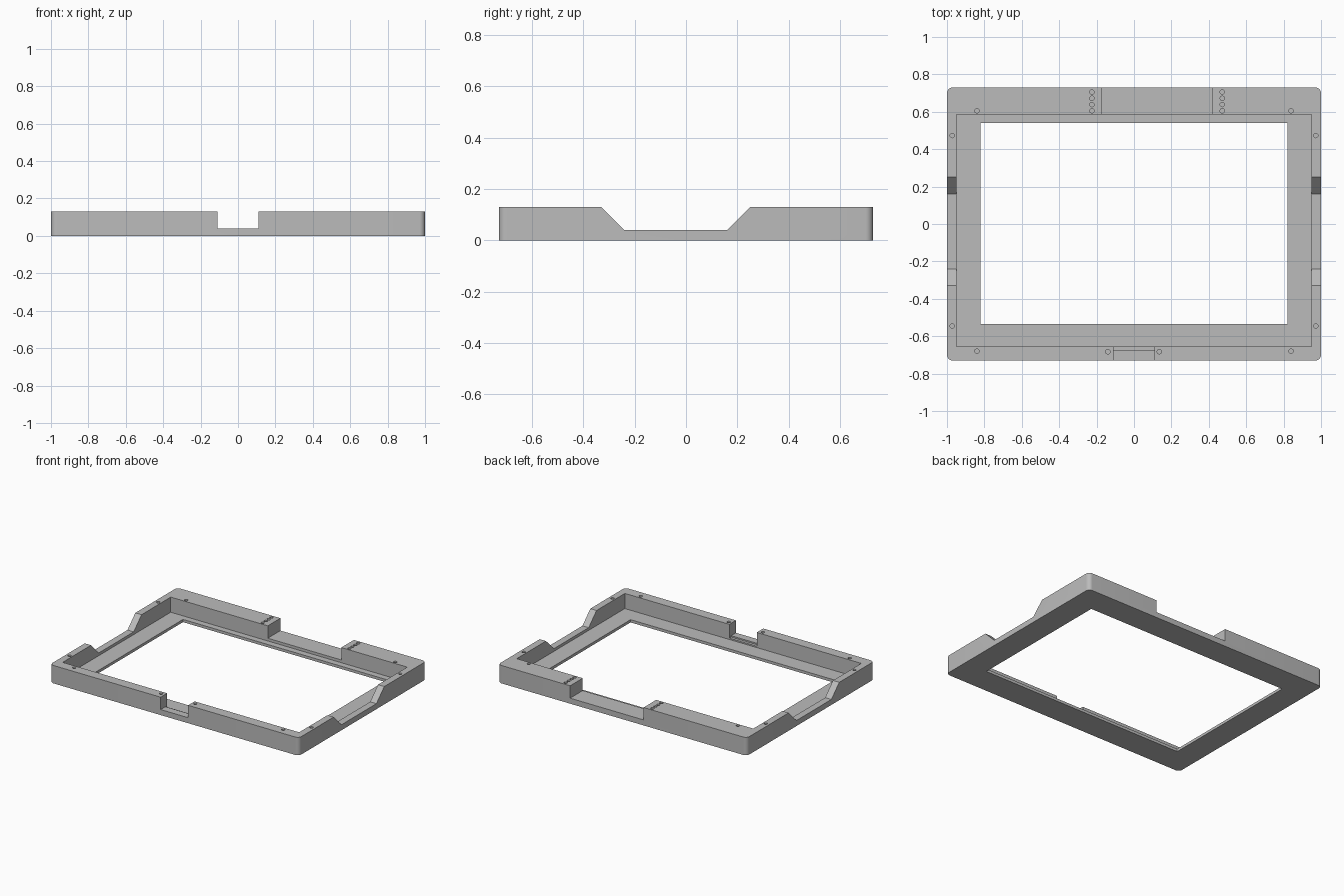
import bpy, bmesh, math
from mathutils import Matrix, Vector

cube = bpy.data.objects.get("Cube")
if cube:
    bpy.data.objects.remove(cube, do_unlink=True)

HEIGHT, LEDGE, NOTCH = 0.13, 0.02, 0.04

grey = bpy.data.materials.new("plain_grey")
grey.use_nodes = True
colour = (0.5, 0.5, 0.5, 1)
grey.diffuse_color = colour
grey.node_tree.nodes["Principled BSDF"].inputs["Base Color"].default_value = colour


def make_object(name, bm):
    bmesh.ops.recalc_face_normals(bm, faces=bm.faces[:])
    mesh = bpy.data.meshes.new(name)
    bm.to_mesh(mesh)
    bm.free()
    mesh.materials.append(grey)
    obj = bpy.data.objects.new(name, mesh)
    bpy.context.collection.objects.link(obj)
    return obj


def add_box(bm, x0, x1, y0, y1, z0, z1):
    size = Vector((x1 - x0, y1 - y0, z1 - z0))
    centre = Vector((x0 + x1, y0 + y1, z0 + z1)) / 2
    bmesh.ops.create_cube(bm, size=1, matrix=Matrix.Translation(centre) @ Matrix.Diagonal(size).to_4x4())


def box(name, *limits):
    bm = bmesh.new()
    add_box(bm, *limits)
    return make_object(name, bm)


def cut(target, cutter):
    cutter.hide_render = True
    mod = target.modifiers.new("cut", 'BOOLEAN')
    mod.operation, mod.solver, mod.object = 'DIFFERENCE', 'EXACT', cutter
    bpy.context.view_layer.objects.active = target
    bpy.ops.object.modifier_apply(modifier=mod.name)
    bpy.data.objects.remove(cutter, do_unlink=True)


# Outer block with rounded upright corners
bm = bmesh.new()
add_box(bm, -1, 1, -0.73, 0.73, 0, HEIGHT)
upright = [e for e in bm.edges if abs(e.verts[0].co.z - e.verts[1].co.z) > 0.1]
bmesh.ops.bevel(bm, geom=upright, offset=0.03, segments=8, profile=0.5, affect='EDGES')
frame = make_object("tray_frame", bm)

# Recess above the ledge, and the open window
cut(frame, box("recess", -0.95, 0.95, -0.655, 0.585, LEDGE, 0.3))
cut(frame, box("window", -0.82, 0.82, -0.535, 0.54, -0.1, 0.3))

# Front notch with its small inner step, and the wide back gap
cut(frame, box("front_notch", -0.11, 0.11, -0.8, -0.6, NOTCH, 0.3))
cut(frame, box("front_step", -0.11, 0.11, -0.675, -0.6, 0.03, 0.3))
cut(frame, box("back_gap", -0.17, 0.42, 0.55, 0.8, NOTCH, 0.3))

# Sloped dips across both side walls
bm = bmesh.new()
profile = [(-0.24, NOTCH), (0.16, NOTCH), (0.26, HEIGHT + 0.01), (-0.34, HEIGHT + 0.01)]
face = bm.faces.new([bm.verts.new((-1.2, y, z)) for y, z in profile])
swept = bmesh.ops.extrude_face_region(bm, geom=[face])["geom"]
bmesh.ops.translate(bm, vec=(2.4, 0, 0), verts=[g for g in swept if isinstance(g, bmesh.types.BMVert)])
cut(frame, make_object("side_dips", bm))

# Blind screw holes in the rim
holes = [(-0.14, -0.683), (0.135, -0.683)]
for s in (-1, 1):
    holes += [(s * 0.84, 0.605), (s * 0.84, -0.68), (s * 0.972, 0.473), (s * 0.972, -0.545)]
for x in (-0.225, 0.472):
    holes += [(x, 0.605 + i * 0.0335) for i in range(4)]
bm = bmesh.new()
for x, y in holes:
    bmesh.ops.create_cone(bm, cap_ends=True, segments=16, radius1=0.012, radius2=0.012, depth=0.12,
                          matrix=Matrix.Translation((x, y, HEIGHT)))
cut(frame, make_object("screw_holes", bm))

# Smooth the rounded corners and keep the edges sharp
bpy.ops.object.select_all(action='DESELECT')
frame.select_set(True)
bpy.context.view_layer.objects.active = frame
bpy.ops.object.shade_smooth_by_angle(angle=math.radians(30))
